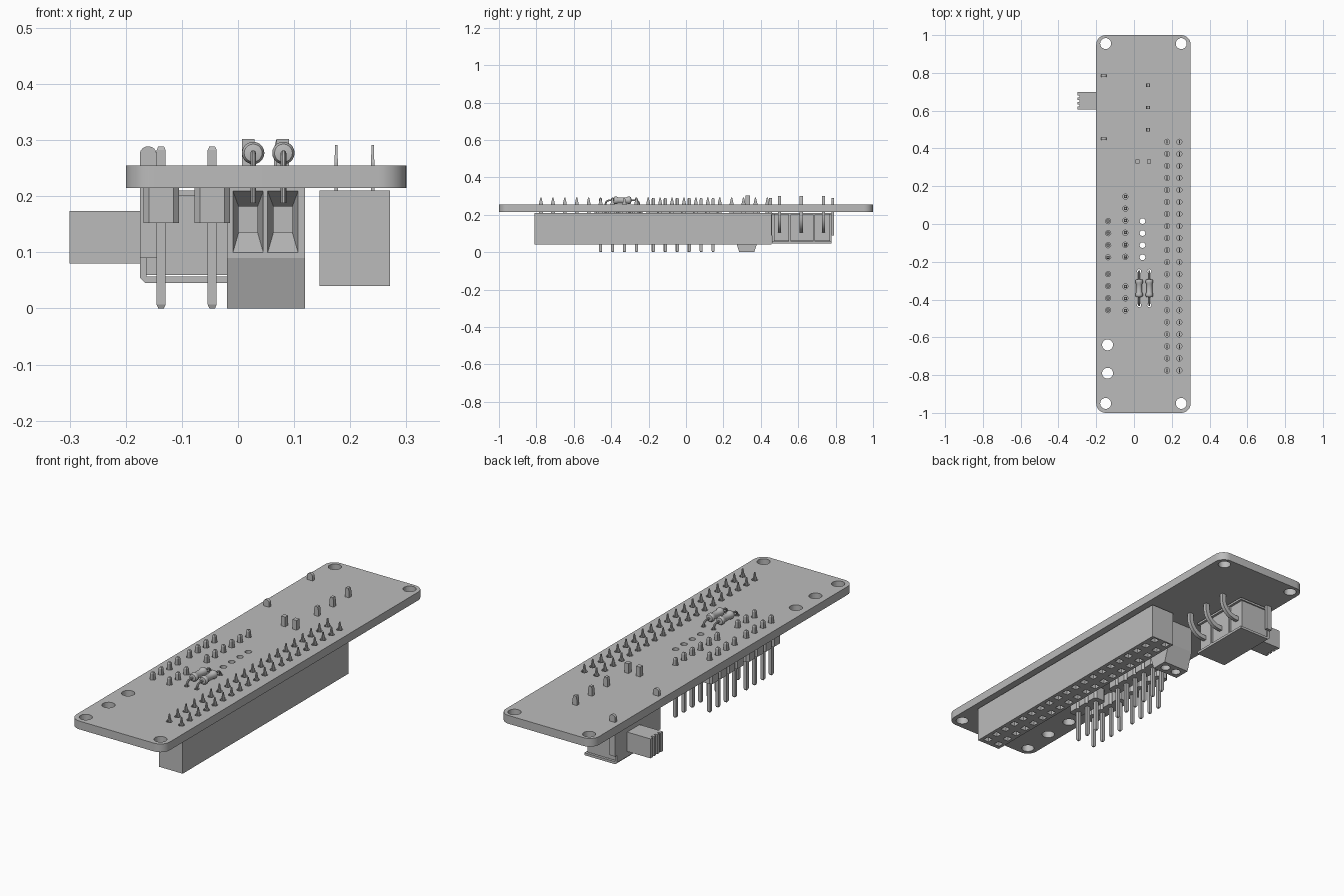
import bpy, bmesh, math
from mathutils import Vector, Matrix

cube = bpy.data.objects.get("Cube")
if cube:
    bpy.data.objects.remove(cube, do_unlink=True)

grey = bpy.data.materials.new("matte grey")
grey.use_nodes = True
grey.diffuse_color = (0.5, 0.5, 0.5, 1)
grey.node_tree.nodes["Principled BSDF"].inputs["Base Color"].default_value = (0.5, 0.5, 0.5, 1)

PITCH = 0.0637


def finish(name, bm, smooth=False):
    bmesh.ops.recalc_face_normals(bm, faces=bm.faces)
    mesh = bpy.data.meshes.new(name)
    bm.to_mesh(mesh)
    bm.free()
    mesh.materials.append(grey)
    ob = bpy.data.objects.new(name, mesh)
    bpy.context.collection.objects.link(ob)
    if smooth:
        bpy.ops.object.select_all(action='DESELECT')
        ob.select_set(True)
        bpy.context.view_layer.objects.active = ob
        bpy.ops.object.shade_smooth_by_angle(angle=math.radians(35))
    return ob


def loft(bm, rings):
    """Skin equal-length rings and cap both ends."""
    vs = [[bm.verts.new(p) for p in r] for r in rings]
    n = len(vs[0])
    for a, b in zip(vs, vs[1:]):
        for i in range(n):
            bm.faces.new((a[i], a[(i + 1) % n], b[(i + 1) % n], b[i]))
    bm.faces.new(vs[0])
    bm.faces.new(vs[-1])


def box(bm, x0, x1, y0, y1, z0, z1):
    loft(bm, [[(x0, y0, z), (x1, y0, z), (x1, y1, z), (x0, y1, z)] for z in (z0, z1)])


def post(bm, x, y, levels):
    """Rectangular post from (z, half width, half depth) levels."""
    loft(bm, [[(x + sx * w, y + sy * d, z) for sx, sy in ((-1, -1), (1, -1), (1, 1), (-1, 1))]
              for z, w, d in levels])


def drill(bm, x, y, rx, z0, z1, ry=None, n=20):
    ry = ry or rx
    ang = [2 * math.pi * i / n for i in range(n)]
    loft(bm, [[(x + rx * math.cos(a), y + ry * math.sin(a), z) for a in ang] for z in (z0, z1)])


def cut(ob, bm):
    cutter = finish(ob.name + "_cutter", bm)
    cutter.hide_render = True
    mod = ob.modifiers.new("cut", 'BOOLEAN')
    mod.operation, mod.solver, mod.object = 'DIFFERENCE', 'EXACT', cutter
    bpy.context.view_layer.objects.active = ob
    bpy.ops.object.modifier_apply(modifier="cut")
    bpy.data.objects.remove(cutter, do_unlink=True)


# Shared positions
socket_pins = [(x, 0.435 - i * PITCH) for x in (0.175, 0.24) for i in range(20)]
header_rows = [(-0.137, 0.015, 4), (-0.137, -0.265, 4), (-0.046, 0.145, 6), (-0.046, -0.33, 3)]
header_pins = [(x, y - i * PITCH) for x, y, n in header_rows for i in range(n)]
resistor_x = (0.027, 0.081)
lead_y = (-0.25, -0.43)
switch_y = (0.50, 0.617, 0.735)
terminal_x = (0.018, 0.08)

# Circuit board with rounded corners and drilled holes
bm = bmesh.new()
outline = []
for cx, cy, start in ((0.25, 0.95, 0), (-0.15, 0.95, 90), (-0.15, -0.95, 180), (0.25, -0.95, 270)):
    for i in range(9):
        a = math.radians(start + i * 11.25)
        outline.append((cx + 0.05 * math.cos(a), cy + 0.05 * math.sin(a)))
loft(bm, [[(x, y, z) for x, y in outline] for z in (0.215, 0.255)])
board = finish("circuit_board", bm, True)
bm = bmesh.new()
for x, y in [(sx, sy) for sx in (-0.15, 0.25) for sy in (-0.95, 0.955)] + [(-0.14, -0.64), (-0.14, -0.79)]:
    drill(bm, x, y, 0.029, 0.15, 0.3, n=32)
for i in range(4):
    drill(bm, 0.045, 0.015 - i * PITCH, 0.015, 0.15, 0.3)
for x, y in socket_pins + header_pins:
    drill(bm, x, y, 0.014, 0.15, 0.3, n=12)
for x in resistor_x:
    for y in lead_y:
        drill(bm, x, y, 0.011, 0.15, 0.3, n=12)
cut(board, bm)

# Long socket strip with two rows of square openings underneath
bm = bmesh.new()
box(bm, 0.145, 0.271, -0.81, 0.458, 0.04, 0.21)
strip = finish("socket_strip", bm)
bm = bmesh.new()
for x, y in socket_pins:
    post(bm, x, y, [(0.02, 0.015, 0.015), (0.14, 0.015, 0.015)])
cut(strip, bm)
bm = bmesh.new()
for x, y in socket_pins:
    post(bm, x, y, [(0.2, 0.003, 0.01), (0.26, 0.003, 0.01), (0.291, 0.002, 0.003)])
finish("socket_strip_pins", bm)

# Pin headers: chamfered plastic cells and long square pins
cells, pins = bmesh.new(), bmesh.new()
for x, y in header_pins:
    h, c = PITCH / 2, 0.01
    corner = [(h, -h + c), (h, h - c), (h - c, h), (-h + c, h),
              (-h, h - c), (-h, -h + c), (-h + c, -h), (h - c, -h)]
    loft(cells, [[(x + u, y + v, z) for u, v in corner] for z in (0.152, 0.215)])
    w, t = 0.008, 0.005
    post(pins, x, y, [(0, t, t), (0.007, w, w), (0.282, w, w), (0.289, t, t)])
finish("pin_header_cells", cells)
finish("pin_header_pins", pins)

# Resistors: dog-bone body turned around y, bent wire leads
shape = [(-0.048, 0.006), (-0.046, 0.016), (-0.04, 0.02), (-0.03, 0.02), (-0.022, 0.016),
         (0.022, 0.016), (0.03, 0.02), (0.04, 0.02), (0.046, 0.016), (0.048, 0.006)]
body, leads = bmesh.new(), bmesh.new()
ring = [2 * math.pi * i / 20 for i in range(20)]
for x in resistor_x:
    loft(body, [[(x + r * math.cos(a), -0.34 + y, 0.277 + r * math.sin(a)) for a in ring] for y, r in shape])
    for y, s in zip(lead_y, (-1, 1)):
        path = [(0, 0.188, 0)]
        for i in range(7):
            a = math.pi / 2 * i / 6
            path.append((0.02 * (1 - math.cos(a)), 0.257 + 0.02 * math.sin(a), a))
        path.append((0.05, 0.277, math.pi / 2))
        rings = []
        for d, z, tilt in path:
            rings.append([(x + 0.005 * math.cos(a), y + s * (d + 0.005 * math.sin(a) * math.cos(tilt)),
                           z - 0.005 * math.sin(a) * math.sin(tilt)) for a in ring[::2]])
        loft(leads, rings)
finish("resistor_bodies", body, True)
finish("resistor_leads", leads, True)

# Screw terminal: tapered block, funnel wire entries, screw wells below
bm = bmesh.new()
profile = [(0.285, 0), (0.365, 0), (0.395, 0.09), (0.395, 0.215), (0.255, 0.215), (0.255, 0.09)]
loft(bm, [[(x, y, z) for y, z in profile] for x in (-0.02, 0.119)])
terminal = finish("screw_terminal", bm)
bm = bmesh.new()
for x in terminal_x:
    funnel = [(0.25, 0.028, 0.098, 0.21), (0.255, 0.027, 0.1, 0.209),
              (0.3, 0.017, 0.135, 0.182), (0.33, 0.017, 0.135, 0.182)]
    loft(bm, [[(x - w, y, lo), (x + w, y, lo), (x + w, y, hi), (x - w, y, hi)] for y, w, lo, hi in funnel])
    drill(bm, x, 0.325, 0.022, -0.02, 0.03)
cut(terminal, bm)
bm = bmesh.new()
for x in terminal_x:
    post(bm, x, 0.33, [(0.2, 0.011, 0.011), (0.302, 0.011, 0.011)])
finish("terminal_pins", bm)

# Slide switch: inner block, folded metal shell, grooved lever
bm = bmesh.new()
box(bm, -0.165, -0.012, 0.47, 0.77, 0.06, 0.2)
finish("switch_block", bm)
bm = bmesh.new()
shell = [(0.0, 0.045), (-0.165, 0.045), (-0.175, 0.055), (-0.175, 0.2), (-0.165, 0.21),
         (0.0, 0.21), (0.0, 0.2), (-0.163, 0.2), (-0.163, 0.057), (0.0, 0.057)]
loft(bm, [[(x, y, z) for x, z in shell] for y in (0.46, 0.777)])
for y in (0.555, 0.685):
    box(bm, -0.012, -0.002, y - 0.006, y + 0.006, 0.057, 0.2)
finish("switch_shell", bm)

bm = bmesh.new()
for y in (0.452, 0.785):
    tab = [(-0.175, 0.09), (-0.145, 0.09)]
    tab += [(-0.16 + 0.015 * math.cos(a), 0.275 + 0.014 * math.sin(a))
            for a in [math.pi * i / 8 for i in range(9)]]
    loft(bm, [[(x, y + d, z) for x, z in tab] for d in (-0.007, 0.007)])
finish("switch_mounting_tabs", bm)

bm = bmesh.new()
lever = [(-0.16, 0.605), (-0.3, 0.605)]
for y in (0.628, 0.652, 0.676):
    lever += [(-0.3, y - 0.005), (-0.288, y - 0.005), (-0.288, y + 0.005), (-0.3, y + 0.005)]
lever += [(-0.3, 0.7), (-0.16, 0.7)]
loft(bm, [[(x, y, z) for x, y in lever] for z in (0.08, 0.174)])
finish("switch_lever", bm)

# Switch pins: flat strips sweeping from the block up through the board
bm = bmesh.new()
arc = [math.pi / 2 * i / 8 for i in range(9)]
outer = [(0.086 * math.sin(a), 0.19 - 0.086 * math.cos(a)) for a in arc]
inner = [(0.064 * math.sin(a), 0.19 - 0.064 * math.cos(a)) for a in reversed(arc)]
strip_outline = [(-0.015, 0.104)] + outer + [(0.086, 0.285), (0.082, 0.3), (0.068, 0.3), (0.064, 0.285)]
strip_outline += inner + [(-0.015, 0.126)]
for y in switch_y:
    loft(bm, [[(x, y + d, z) for x, z in strip_outline] for d in (-0.009, 0.009)])
finish("switch_pins", bm, True)
